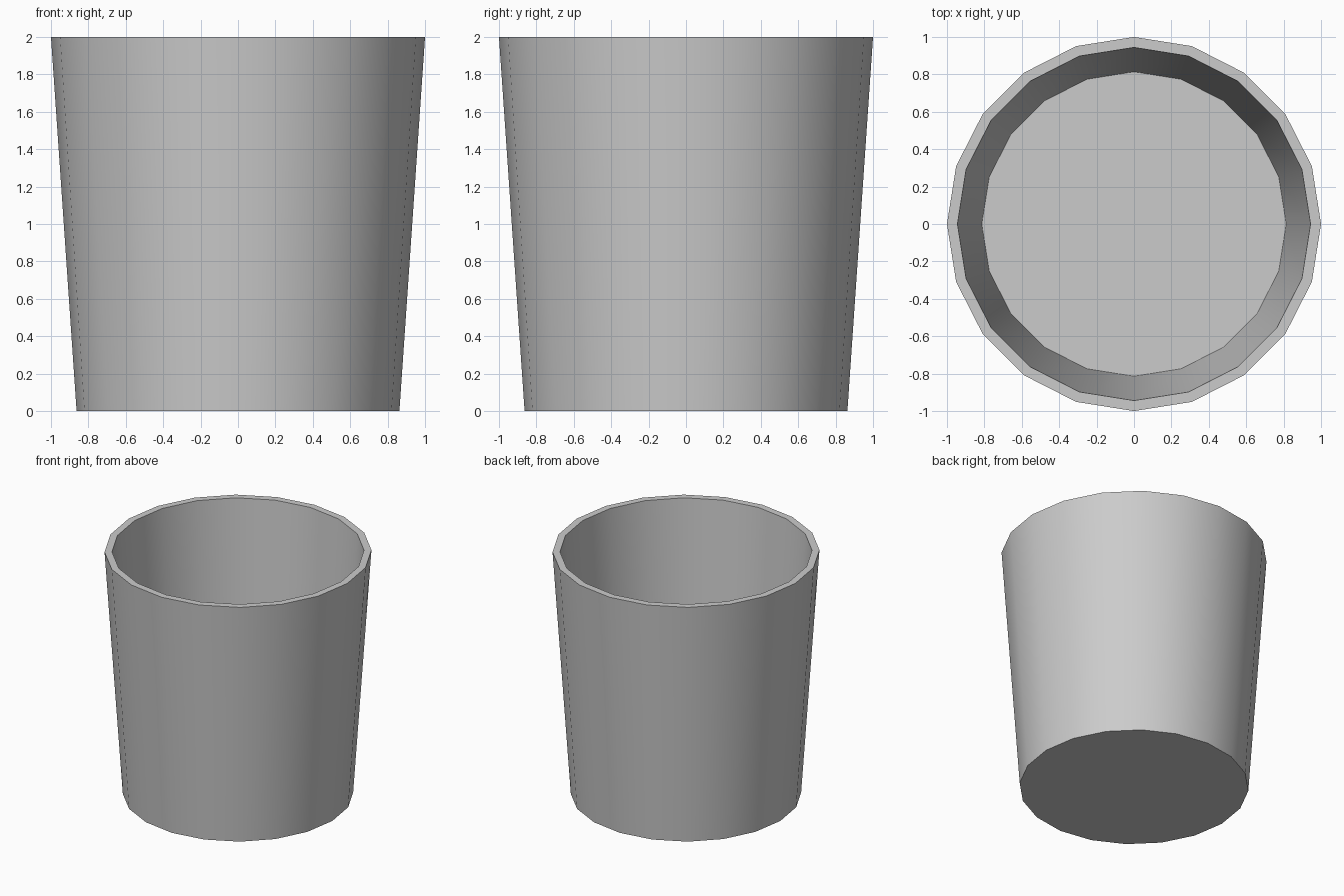
import bpy, bmesh, math

if "Cube" in bpy.data.objects:
    bpy.data.objects.remove(bpy.data.objects["Cube"])

SIDES = 20
# (radius, height) from the underside, up the outside, over the rim, down to the inner floor
PROFILE = [(0.863, 0.0), (1.0, 2.0), (0.944, 2.0), (0.814, 0.06)]

bm = bmesh.new()
rings = []
for r, z in PROFILE:
    rings.append([bm.verts.new((r * math.cos(math.tau * i / SIDES),
                                r * math.sin(math.tau * i / SIDES), z))
                  for i in range(SIDES)])

# Outer wall, rim and inner wall
for a, b in zip(rings, rings[1:]):
    for i in range(SIDES):
        j = (i + 1) % SIDES
        bm.faces.new((a[i], a[j], b[j], b[i]))

# Underside and inner floor
bm.faces.new(rings[0][::-1])
bm.faces.new(rings[-1])
bmesh.ops.recalc_face_normals(bm, faces=bm.faces[:])

mesh = bpy.data.meshes.new("tapered_cup")
bm.to_mesh(mesh)
bm.free()
cup = bpy.data.objects.new("tapered_cup", mesh)
bpy.context.collection.objects.link(cup)

# Smooth walls, sharp rim and base
bpy.context.view_layer.objects.active = cup
cup.select_set(True)
bpy.ops.object.shade_smooth_by_angle(angle=math.radians(30))
